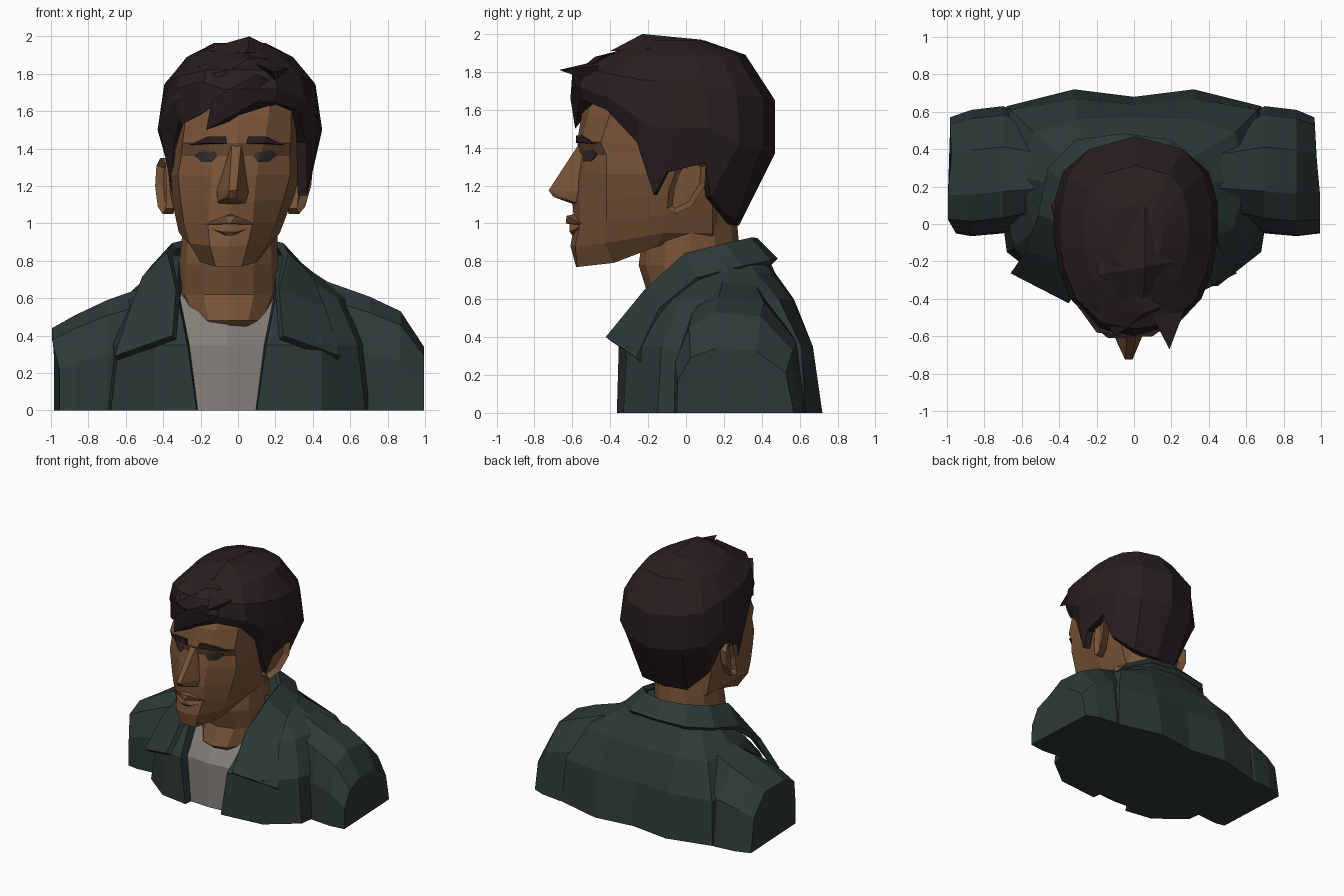
import bpy, bmesh, math


def material(name, rgb):
    m = bpy.data.materials.new(name)
    m.diffuse_color = (*rgb, 1)
    return m


SKIN = material("skin", (0.19, 0.089, 0.040))
HAIR = material("dark_hair", (0.023, 0.0135, 0.014))
JACKET = material("green_jacket", (0.026, 0.041, 0.039))
SHIRT = material("grey_shirt", (0.225, 0.208, 0.187))
EYE = material("dark_eye", (0.035, 0.024, 0.025))


def lean(p):
    """The head leans a little: lower parts sit further to -x."""
    x, y, z = p
    return (x - 0.05 + 0.08 * max(0, min(z - 0.9, 0.85)), y, z)


def build(name, bm, *mats):
    bmesh.ops.recalc_face_normals(bm, faces=bm.faces)
    me = bpy.data.meshes.new(name)
    bm.to_mesh(me)
    bm.free()
    for m in mats:
        me.materials.append(m)
    ob = bpy.data.objects.new(name, me)
    bpy.context.collection.objects.link(ob)
    return ob


def loft(name, rings, mats, low=True, high=True, rule=None):
    bm = bmesh.new()
    vs = [[bm.verts.new(p) for p in r] for r in rings]
    n = len(rings[0])
    for a, b in zip(vs, vs[1:]):
        for j in range(n):
            k = (j + 1) % n
            bm.faces.new((a[j], a[k], b[k], b[j]))
    if low:
        bm.faces.new(vs[0])
    if high:
        bm.faces.new(vs[-1])
    if rule:
        for f in bm.faces:
            f.material_index = rule(f.calc_center_median())
    return build(name, bm, *mats)


def hull(name, pts, mat, leaning=True):
    bm = bmesh.new()
    for p in pts:
        bm.verts.new(lean(p) if leaning else p)
    res = bmesh.ops.convex_hull(bm, input=bm.verts)
    junk = [v for v in res["geom_interior"] if isinstance(v, bmesh.types.BMVert)]
    bmesh.ops.delete(bm, geom=junk, context='VERTS')
    return build(name, bm, mat)


def full(half):
    """Mirror a half outline that runs from front centre to back centre."""
    return half + [(-x, y, z) for x, y, z in reversed(half[1:-1])]


def both(pts):
    return pts + [(-x, y, z) for x, y, z in pts if x]


# jacket body, with the shirt showing in the recessed front opening
body = {
    0.0: [(0, -.31), (.155, -.30), (.16, -.365), (.45, -.33), (.68, -.15), (.74, .3), (.68, .63), (.32, .72), (0, .68)],
    0.35: [(0, -.30), (.2, -.28), (.21, -.355), (.45, -.31), (.64, -.13), (.75, .3), (.66, .61), (.32, .67), (0, .64)],
    0.6: [(0, -.16), (.25, -.05), (.26, -.15), (.36, -.12), (.53, -.02), (.61, .25), (.54, .49), (.3, .56), (0, .57)],
    0.74: [(0, .05), (.22, .08), (.26, -.02), (.30, .02), (.36, .09), (.43, .22), (.37, .37), (.25, .45), (0, .47)],
    0.83: [(0, .1), (.2, .1), (.25, .05), (.27, .08), (.30, .12), (.32, .2), (.28, .32), (.2, .39), (0, .43)],
}
rings = []
for z, half in body.items():
    ring = full([(x, y, z) for x, y in half])
    rings.append([(x - .06 if abs(x) < .3 and y < .09 else x - .03 * (z > .7), y, z) for x, y, z in ring])
loft("jacket_body", rings, [JACKET, SHIRT],
     rule=lambda c: int(abs(c.x + .06) < .14 and c.y < .12 and .01 < c.z < .8))

# sleeves: D-shaped sections running outward from the body, ends slightly slanted
section = [(0, 0), (.01, .5), (.12, .86), (.33, 1), (.68, .96), (.93, .62), (1, 0)]
for side, tops, front, back in ((-1, (.71, .59, .51, .44), .955, .985), (1, (.73, .61, .53, .34), .995, .965)):
    rings = []
    for x, top, a, b in zip((.36, .70, .87, 1), tops, (.05, -.05, -.065, -.05), (.5, .63, .61, .57)):
        rings.append([(side * (x if x < 1 else max(front + (back - front) * u, .995 * (.1 < u < .4))),
                       a + (b - a) * u, top * v) for u, v in section])
    loft("sleeve", rings, [JACKET])

# folded collar: strip between neck edge and outer edge
inner = [(.285, -.41, .39), (.265, -.21, .635), (.31, .0, .83), (.285, .2, .88), (.17, .33, .91), (0, .36, .91)]
outer = [(.595, -.25, .28), (.51, -.13, .54), (.445, .06, .70), (.395, .29, .76), (.25, .44, .79), (0, .47, .80)]


def strip_row(half):
    return [(x - .055, y, z) for x, y, z in half + [(-x, y, z) for x, y, z in reversed(half[:-1])]]


bm = bmesh.new()
rows = [[bm.verts.new(p) for p in strip_row(h)] for h in (inner, outer)]
for j in range(len(rows[0]) - 1):
    bm.faces.new((rows[0][j], rows[0][j + 1], rows[1][j + 1], rows[1][j]))
collar = build("collar", bm, JACKET)
sol = collar.modifiers.new("thickness", 'SOLIDIFY')
sol.thickness, sol.offset = .04, 0

# neck
rings = []
for z, w, yf, yb in ((.42, .18, -.2, .2), (.48, .21, -.26, .24), (.62, .27, -.2, .27),
                     (.78, .265, -.25, .29), (1.0, .25, -.22, .27), (1.15, .24, -.15, .25)):
    ring = []
    for i in range(12):
        t = math.tau * i / 12
        ring.append(lean((w * math.sin(t), (yf + yb) / 2 - (yb - yf) / 2 * math.cos(t), z)))
    rings.append(ring)
loft("neck", rings, [SKIN])

# head: centre z, side z, front y, then three outline points
face = [
    (.77, .88, -.58, .07, -.575, .15, -.38, .20, -.15),
    (.88, .95, -.61, .10, -.585, .21, -.43, .27, -.12),
    (1.0, 1.05, -.59, .12, -.56, .25, -.42, .30, -.1),
    (1.12, 1.15, -.60, .12, -.56, .275, -.42, .33, -.1),
    (1.26, 1.26, -.58, .12, -.55, .30, -.42, .35, -.1),
    (1.36, 1.36, -.56, .13, -.525, .29, -.42, .35, -.1),
    (1.43, 1.43, -.575, .15, -.555, .29, -.45, .34, -.1),
    (1.58, 1.58, -.55, .16, -.52, .28, -.40, .34, -.1),
    (1.75, 1.75, -.45, .15, -.43, .25, -.33, .33, -.1),
]
rings = []
for z, zs, yf, x1, y1, x2, y2, x3, y3 in face:
    half = [(0, yf, z), (x1, y1, z), (x2, y2, z + .2 * (zs - z)), (x3, y3, zs),
            (x3 * .9, .14, zs), (0, .24, zs)]
    rings.append([lean(p) for p in full(half)])
loft("head", rings, [SKIN])

# nose and lips
hull("nose", both([(.025, -.565, 1.42), (.045, -.53, 1.36), (.02, -.725, 1.175), (.022, -.70, 1.14),
                   (.085, -.57, 1.17), (.075, -.58, 1.11), (.06, -.63, 1.13), (0, -.59, 1.10)]), SKIN)
hull("upper_lip", both([(.14, -.55, .995), (.08, -.597, 1.022), (.03, -.63, 1.04), (0, -.635, 1.0),
                        (0, -.585, 1.05), (0, -.56, .985)]), SKIN)
hull("lower_lip", both([(.125, -.555, .99), (.08, -.592, .965), (.04, -.614, .955), (0, -.59, .925),
                        (0, -.615, 1.0), (0, -.56, 1.0)]), SKIN)

# eyes, brows and ears on both sides
for s in (-1, 1):
    lids = [(.095, -.541, 1.36), (.125, -.537, 1.405), (.185, -.505, 1.405),
            (.22, -.475, 1.365), (.18, -.50, 1.328), (.125, -.543, 1.328)]
    hull("eye", [(s * x, y - d, z) for x, y, z in lids for d in (0, -.02)], EYE)
    brow = [(.05, -.582, 1.425), (.06, -.580, 1.465), (.155, -.568, 1.465),
            (.155, -.570, 1.43), (.255, -.49, 1.42)]
    hull("eyebrow", [(s * x, y - d, z) for x, y, z in brow for d in (0, -.02)], HAIR)

    outline = [(-.09, 1.18), (-.04, 1.32), (.05, 1.35), (.105, 1.31), (.10, 1.20), (.03, 1.09), (-.06, 1.05), (-.1, 1.08)]
    bm = bmesh.new()
    base = bm.faces.new([bm.verts.new(lean((s * (.30 + .2 * (y + .1)), y * .8 - .01, z))) for y, z in outline])
    top = bmesh.ops.extrude_face_region(bm, geom=[base])["geom"]
    for v in top:
        if isinstance(v, bmesh.types.BMVert):
            v.co.x += s * (.05 + .16 * (v.co.y + .1))
            v.co.y = (v.co.y + .01) / .8
    rim = [f for f in top if isinstance(f, bmesh.types.BMFace)]
    bmesh.ops.inset_region(bm, faces=rim, thickness=.03)
    for v in rim[0].verts:
        v.co.x -= s * .035
    build("ear", bm, SKIN)

# hair cap: hairline, widest ring and upper ring, then two scaled rings to the crown
hairline = [(0, -.57, 1.64), (.18, -.54, 1.65), (.31, -.42, 1.60), (.355, -.26, 1.43), (.36, -.17, 1.15),
            (.375, -.10, 1.27), (.385, .10, 1.32), (.33, .13, 1.14), (.20, .26, 1.0), (0, .28, .99)]
widest = [(0, -.60, 1.72), (.2, -.56, 1.72), (.35, -.40, 1.66), (.41, -.25, 1.55), (.425, -.15, 1.5),
          (.44, -.05, 1.5), (.435, .12, 1.5), (.39, .28, 1.42), (.25, .40, 1.39), (0, .47, 1.37)]
upper = [(0, -.56, 1.82), (.18, -.53, 1.82), (.32, -.40, 1.79), (.38, -.25, 1.76), (.40, -.15, 1.75),
         (.405, -.05, 1.74), (.40, .10, 1.72), (.36, .27, 1.68), (.25, .40, 1.67), (0, .47, 1.65)]


def scaled(ring, k, z=None, yc=-.05):
    return [(x * k, yc + (y - yc) * k, z or h) for x, y, h in ring]


halves = [scaled(hairline, .86), hairline, widest, upper, scaled(upper, .70, 1.89), scaled(upper, .34, 1.965, -.09)]
loft("hair", [[(x + .01, y, z) for x, y, z in full(h)] for h in halves], [HAIR], low=False)
hull("hair_crown", [(-.2, -.27, 1.925), (.06, -.23, 2.0), (.22, -.2, 1.92), (.06, .08, 1.97), (-.15, .05, 1.93),
                    (.05, .24, 1.89), (.05, -.4, 1.91)], HAIR, False)

# swept fringe strands
strands = [
    [(.32, -.44, 1.68), (.10, -.60, 1.80), (.12, -.56, 1.66), (-.17, -.585, 1.50), (-.14, -.61, 1.66), (-.03, -.56, 1.62)],
    [(-.33, -.40, 1.72), (-.20, -.58, 1.76), (-.30, -.44, 1.53), (-.20, -.55, 1.58), (-.02, -.605, 1.70), (-.36, -.32, 1.6)],
    [(.10, -.50, 1.85), (.27, -.46, 1.83), (.20, -.5, 1.75), (.19, -.67, 1.81)],
    [(-.22, -.44, 1.84), (.05, -.48, 1.88), (.16, -.44, 1.88), (-.1, -.60, 1.78), (0, -.36, 1.91)],
]
for pts in strands:
    hull("fringe_strand", pts, HAIR, False)
